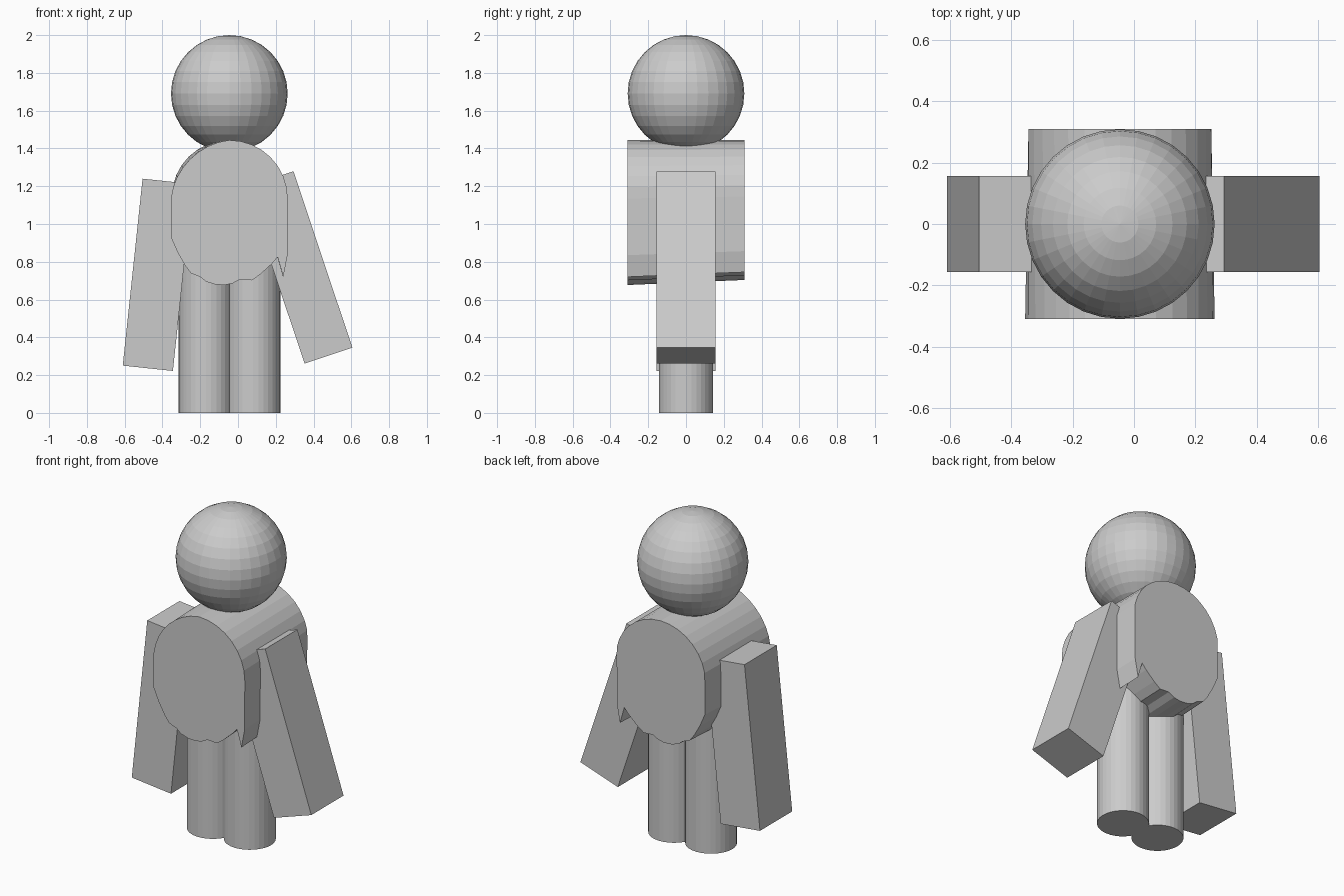
import bpy, bmesh, math

if "Cube" in bpy.data.objects:
    bpy.data.objects.remove(bpy.data.objects["Cube"], do_unlink=True)

# Single plain grey
grey = bpy.data.materials.new("plain_grey")
grey.use_nodes = True
grey.diffuse_color = (0.6, 0.6, 0.6, 1)
grey.node_tree.nodes["Principled BSDF"].inputs["Base Color"].default_value = (0.6, 0.6, 0.6, 1)

MID = -0.046  # x of the figure's middle line


def finish(name):
    ob = bpy.context.object
    ob.name = name
    ob.data.name = name
    ob.data.materials.append(grey)
    return ob


def arm(name, x, z, length, tilt):
    bpy.ops.mesh.primitive_cube_add(size=1, location=(x, 0, z),
                                    rotation=(0, math.radians(tilt), 0))
    ob = finish(name)
    ob.scale = (0.267, 0.312, length)


def leg(name, x):
    bpy.ops.mesh.primitive_cylinder_add(vertices=32, radius=0.144, depth=0.9,
                                        location=(x, 0, 0.45))
    finish(name)


# Head
bpy.ops.mesh.primitive_uv_sphere_add(segments=32, ring_count=16, radius=0.309,
                                     location=(MID, 0, 1.691))
finish("head")

# Limbs
arm("right_arm", -0.425, 0.731, 0.995, 6.05)
arm("left_arm", 0.323, 0.77, 0.984, -18.5)
leg("right_leg", MID - 0.124)
leg("left_leg", MID + 0.126)

# Torso: domed top with a ragged hem, tapering slightly to the back
hem = [(-0.355, 0.93), (-0.32, 0.85), (-0.28, 0.78), (-0.25, 0.74),
       (-0.20, 0.72), (-0.17, 0.695), (-0.12, 0.68), (-0.07, 0.677),
       (-0.03, 0.685), (0.01, 0.706), (0.075, 0.702), (0.12, 0.735),
       (0.18, 0.79), (0.21, 0.825), (0.24, 0.72), (0.262, 0.835)]


def ring(bm, y, shrink, dent):
    pts = []
    for i in range(17):
        a = math.pi * i / 16
        r = 0.309 - dent * max(0, math.sin(2 * a - math.pi))
        pts.append((MID + r * math.cos(a), 1.135 + r * math.sin(a)))
    pts += hem
    return [bm.verts.new((MID + (x - MID) * (1 + shrink) / 2 if z > 1.14
                          else MID + (x - MID) * shrink,
                          y, 1.445 + (z - 1.445) * shrink)) for x, z in pts]


bm = bmesh.new()
front = ring(bm, -0.31, 1.0, 0.015)
back = ring(bm, 0.31, 0.965, 0.0)
bm.faces.new(front)
bm.faces.new(back[::-1])
for i in range(len(front)):
    j = (i + 1) % len(front)
    bm.faces.new((front[i], back[i], back[j], front[j]))
bmesh.ops.recalc_face_normals(bm, faces=bm.faces)
mesh = bpy.data.meshes.new("torso")
bm.to_mesh(mesh)
bm.free()
mesh.materials.append(grey)
torso = bpy.data.objects.new("torso", mesh)
bpy.context.collection.objects.link(torso)
